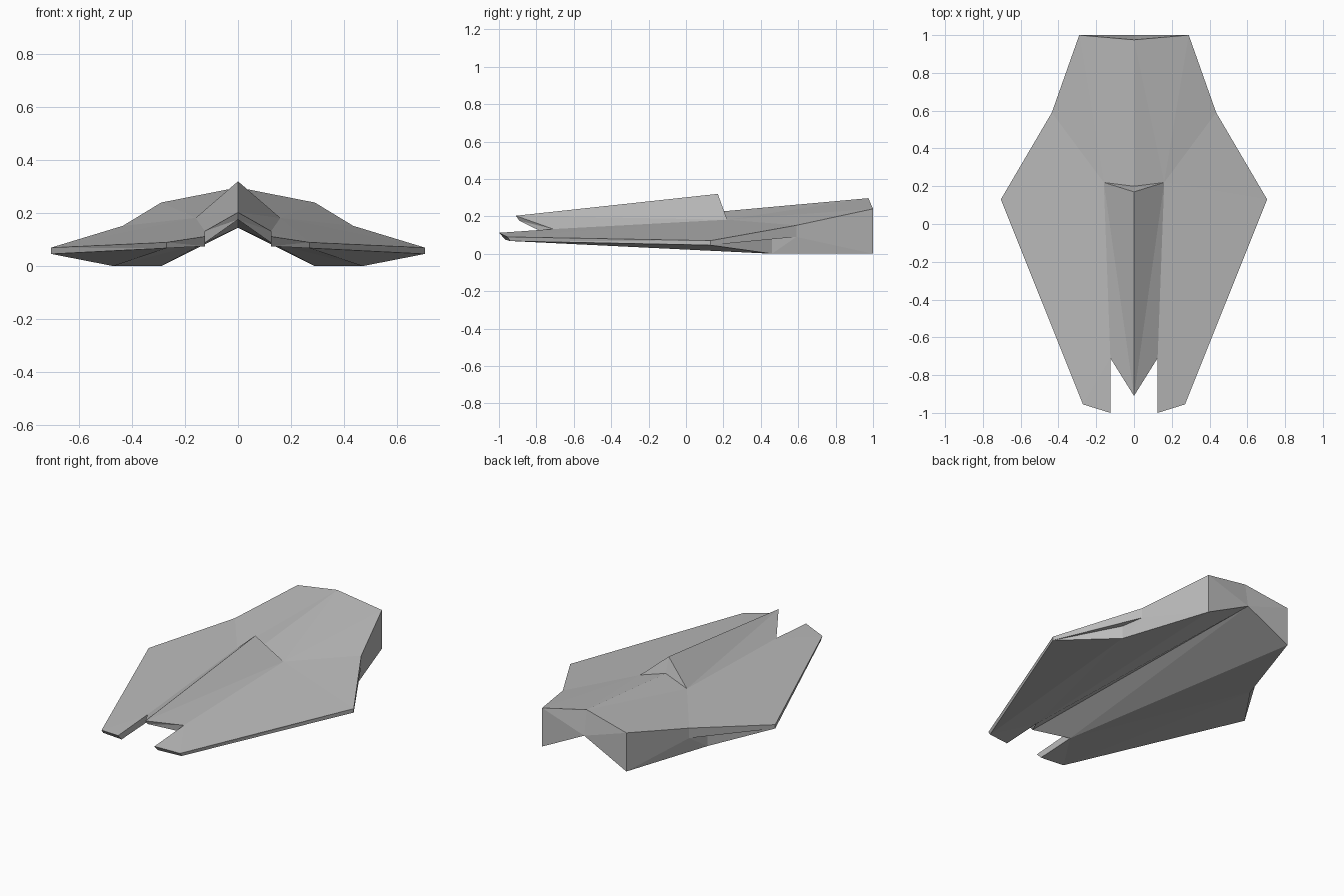
import bpy
import bmesh

default_cube = bpy.data.objects.get("Cube")
if default_cube:
    bpy.data.objects.remove(default_cube, do_unlink=True)

# One plain grey finish
grey = bpy.data.materials.new("hull grey")
grey.use_nodes = True
colour = (0.5, 0.5, 0.5, 1)
grey.diffuse_color = colour
shader = next(n for n in grey.node_tree.nodes if n.type == "BSDF_PRINCIPLED")
shader.inputs["Base Color"].default_value = colour

# Named corner points of the left half
points = {
    # upper deck
    "stern_ridge": (0, 0.975, 0.297),
    "stern_top": (0.29, 1, 0.24),
    "shoulder": (0.435, 0.59, 0.152),
    "wing_tip": (0.705, 0.13, 0.07),
    "prong_outer": (0.27, -0.955, 0.09),
    "prong_inner": (0.125, -1, 0.112),
    "notch": (0.125, -0.71, 0.132),
    "canopy_corner": (0.16, 0.22, 0.182),
    "canopy_heel": (0, 0.2, 0.227),
    "canopy_peak": (0, 0.17, 0.32),
    "nose": (0, -0.91, 0.203),
    # underside
    "stern_keel": (0, 1, 0.145),
    "stern_foot": (0.29, 1, 0),
    "skirt_top": (0.47, 0.46, 0.08),
    "skirt_foot": (0.47, 0.46, 0),
    "shoulder_low": (0.435, 0.59, 0.09),
    "wing_low": (0.705, 0.13, 0.046),
    "prong_outer_low": (0.27, -0.94, 0.068),
    "prong_inner_low": (0.125, -0.965, 0.075),
    "notch_low": (0.125, -0.71, 0.088),
    "nose_low": (0, -0.89, 0.176),
}


def build_shell(name, faces):
    """Build a closed shell from half its faces, mirrored across x."""
    bm = bmesh.new()
    for side in (1, -1):
        verts = {}
        for face in faces:
            corners = face.split()
            for key in corners:
                if key not in verts:
                    x, y, z = points[key]
                    verts[key] = bm.verts.new((side * x, y, z))
            bm.faces.new([verts[key] for key in corners[::side]])
    bmesh.ops.remove_doubles(bm, verts=bm.verts, dist=0.0001)
    bmesh.ops.triangulate(bm, faces=[f for f in bm.faces if len(f.verts) > 3])
    bmesh.ops.recalc_face_normals(bm, faces=bm.faces)
    mesh = bpy.data.meshes.new(name)
    bm.to_mesh(mesh)
    bm.free()
    mesh.materials.append(grey)
    obj = bpy.data.objects.new(name, mesh)
    bpy.context.collection.objects.link(obj)
    return obj


# Deck panels fanning out from the canopy corner
deck = [
    "stern_ridge stern_top canopy_corner",
    "stern_ridge canopy_corner canopy_heel",
    "stern_top shoulder canopy_corner",
    "shoulder wing_tip canopy_corner",
    "wing_tip prong_outer canopy_corner",
    "prong_outer notch canopy_corner",
    "prong_outer prong_inner notch",
    "canopy_heel canopy_corner notch",
    "canopy_heel notch nose",
]

# Rim, notch walls, side skirt and stern
sides = [
    "shoulder shoulder_low wing_low",
    "shoulder wing_low wing_tip",
    "wing_tip wing_low prong_outer_low prong_outer",
    "prong_outer prong_outer_low prong_inner_low prong_inner",
    "prong_inner prong_inner_low notch_low notch",
    "notch notch_low nose_low nose",
    "stern_top stern_foot shoulder_low",
    "stern_top shoulder_low shoulder",
    "stern_foot skirt_foot shoulder_low",
    "shoulder_low skirt_foot skirt_top",
    "stern_ridge stern_keel stern_foot stern_top",
]

# Arched underside
belly = [
    "shoulder_low skirt_top wing_low",
    "wing_low skirt_top skirt_foot",
    "wing_low skirt_foot prong_outer_low",
    "prong_outer_low skirt_foot notch_low",
    "prong_outer_low notch_low prong_inner_low",
    "skirt_foot stern_foot notch_low",
    "stern_foot stern_keel notch_low",
    "stern_keel nose_low notch_low",
]
build_shell("hull", deck + sides + belly)

# Wedge canopy with a long central ridge
canopy = [
    "nose canopy_peak canopy_corner",
    "nose canopy_corner notch",
    "canopy_peak canopy_heel canopy_corner",
    "canopy_heel notch canopy_corner",
    "canopy_heel nose notch",
]
build_shell("canopy", canopy)
